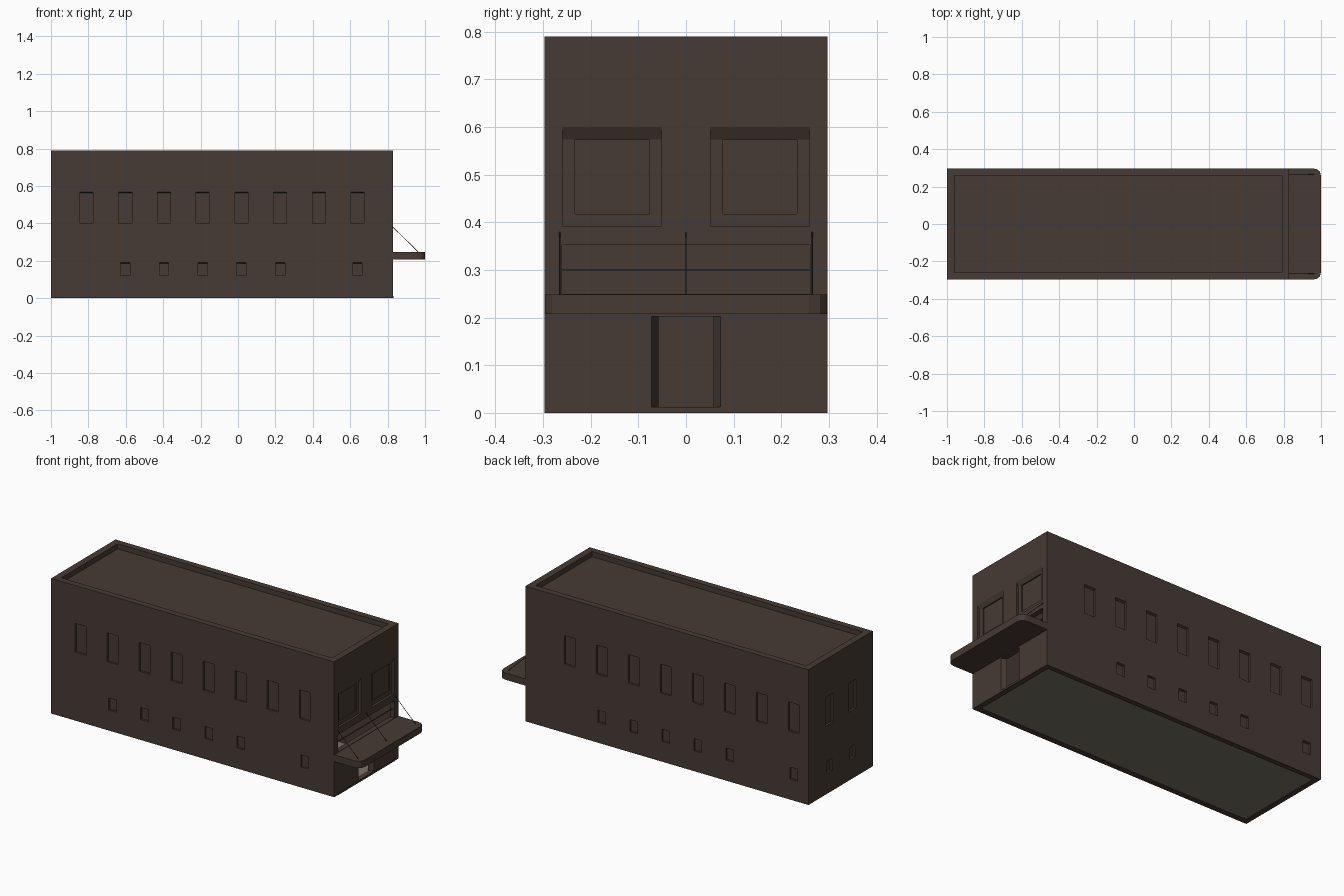
import bpy, bmesh, math
from mathutils import Vector

if "Cube" in bpy.data.objects:
    bpy.data.objects.remove(bpy.data.objects["Cube"])


def material(name, color):
    m = bpy.data.materials.new(name)
    m.diffuse_color = (*color, 1)
    m.use_nodes = True
    m.node_tree.nodes["Principled BSDF"].inputs["Base Color"].default_value = m.diffuse_color
    return m


BROWN = material("dark brown wall", (0.063, 0.043, 0.035))
TAN = material("pale floor", (0.19, 0.175, 0.135))
DARK = material("dark cable", (0.02, 0.018, 0.016))

X0, X1, Y, H = -1.0, 0.83, 0.297, 0.79


def prism(bm, base, shift):
    """Closed prism from a polygon and its shifted copy."""
    a = [bm.verts.new(p) for p in base]
    b = [bm.verts.new(Vector(p) + Vector(shift)) for p in base]
    faces = [bm.faces.new(a), bm.faces.new(b[::-1])]
    n = len(a)
    for i in range(n):
        faces.append(bm.faces.new((a[i], b[i], b[(i + 1) % n], a[(i + 1) % n])))
    bmesh.ops.recalc_face_normals(bm, faces=faces)


def box(bm, x0, x1, y0, y1, z0, z1):
    prism(bm, [(x0, y0, z0), (x1, y0, z0), (x1, y1, z0), (x0, y1, z0)], (0, 0, z1 - z0))


def finish(bm, name, mat):
    me = bpy.data.meshes.new(name)
    bm.to_mesh(me)
    bm.free()
    me.materials.append(mat)
    ob = bpy.data.objects.new(name, me)
    bpy.context.collection.objects.link(ob)
    return ob


def box_object(name, mat, *size):
    bm = bmesh.new()
    box(bm, *size)
    return finish(bm, name, mat)


# Each wall maps (along, depth inward, height) to a point
WALLS = {
    "front": lambda u, d, z: Vector((u, -Y + d, z)),
    "back": lambda u, d, z: Vector((u, Y - d, z)),
    "left": lambda u, d, z: Vector((X0 + d, u, z)),
    "right": lambda u, d, z: Vector((X1 - d, u, z)),
}


def recess(bm, wall, u, w, z0, z1, depth, drop=0.0):
    """Window recess whose head slopes down by drop towards the inside."""
    f = WALLS[wall]
    prof = [(-0.01, z0), (depth, z0), (depth, z1 - drop), (0, z1), (-0.01, z1)]
    base = [f(u - w / 2, d, z) for d, z in prof]
    prism(bm, base, f(u + w / 2, 0, 0) - f(u - w / 2, 0, 0))


def cut(target, bm):
    cutter = finish(bm, "cutter", BROWN)
    cutter.hide_render = True
    mod = target.modifiers.new("cut", "BOOLEAN")
    mod.operation, mod.solver, mod.object = "DIFFERENCE", "EXACT", cutter
    bpy.context.view_layer.objects.active = target
    bpy.ops.object.modifier_apply(modifier=mod.name)
    bpy.data.objects.remove(cutter)


# Building shell
shell = box_object("building_shell", BROWN, X0, X1, -Y, Y, 0, H)

# Parapet, hollow interior and window recesses
bm = bmesh.new()
box(bm, X0 + 0.04, X1 - 0.04, -Y + 0.037, Y - 0.037, H - 0.03, H + 0.05)
box(bm, X0 + 0.03, X1 - 0.03, -Y + 0.03, Y - 0.03, -0.05, 0.72)
for wall, start, skipped in (("front", -0.81, (0, 6)), ("back", -0.905, (1, 7))):
    for i in range(8):
        u = start + 0.207 * i
        recess(bm, wall, u, 0.07, 0.40, 0.568, 0.012, 0.006)
        if i not in skipped:
            recess(bm, wall, u, 0.05, 0.12, 0.19, 0.012, 0.004)
for u in (-0.106, 0.106):
    recess(bm, "left", u, 0.07, 0.40, 0.568, 0.012, 0.006)
    recess(bm, "left", u, 0.05, 0.12, 0.19, 0.012, 0.004)
for u in (-0.155, 0.155):
    recess(bm, "right", u, 0.208, 0.392, 0.60, 0.014, 0.026)
cut(shell, bm)

# Window panes, transom opening and splayed doorway
bm = bmesh.new()
for u in (-0.155, 0.155):
    recess(bm, "right", u, 0.156, 0.418, 0.573, 0.021)
recess(bm, "right", 0, 0.52, 0.25, 0.352, 0.05)
plan = [(0.072, -0.01), (0.072, 0), (0.058, 0.03), (0.058, 0.05)]
plan += [(-u, d) for u, d in reversed(plan)]
prism(bm, [WALLS["right"](u, d, 0.012) for u, d in plan], (0, 0, 0.19))
cut(shell, bm)

# Floor slab, transom bar and kick plate
box_object("floor_slab", TAN, X0 + 0.03, X1 - 0.03, -Y + 0.03, Y - 0.03, 0.004, 0.012)
box_object("transom_bar", BROWN, X1 - 0.02, X1 - 0.012, -0.26, 0.26, 0.299, 0.302)
box_object("kick_plate", BROWN, X1 - 0.002, X1 + 0.002, -0.265, 0.265, 0, 0.011)

# Canopy with rounded outer corners
half = [(X1, Y), (0.957, Y), (0.978, 0.293), (0.993, 0.281), (1.0, 0.258)]
outline = half + [(x, -y) for x, y in reversed(half)]
bm = bmesh.new()
prism(bm, [(x, y, 0.208) for x, y in outline], (0, 0, 0.04))
finish(bm, "canopy", BROWN)

# Canopy cables
for y in (-0.265, 0, 0.265):
    a, b = Vector((X1 - 0.002, y, 0.38)), Vector((0.965, y, 0.246))
    bpy.ops.mesh.primitive_cylinder_add(vertices=6, radius=0.0015,
                                        depth=(b - a).length, location=(a + b) / 2)
    cable = bpy.context.object
    cable.name = "canopy_cable"
    cable.rotation_euler = (b - a).to_track_quat("Z", "Y").to_euler()
    cable.data.materials.append(DARK)
